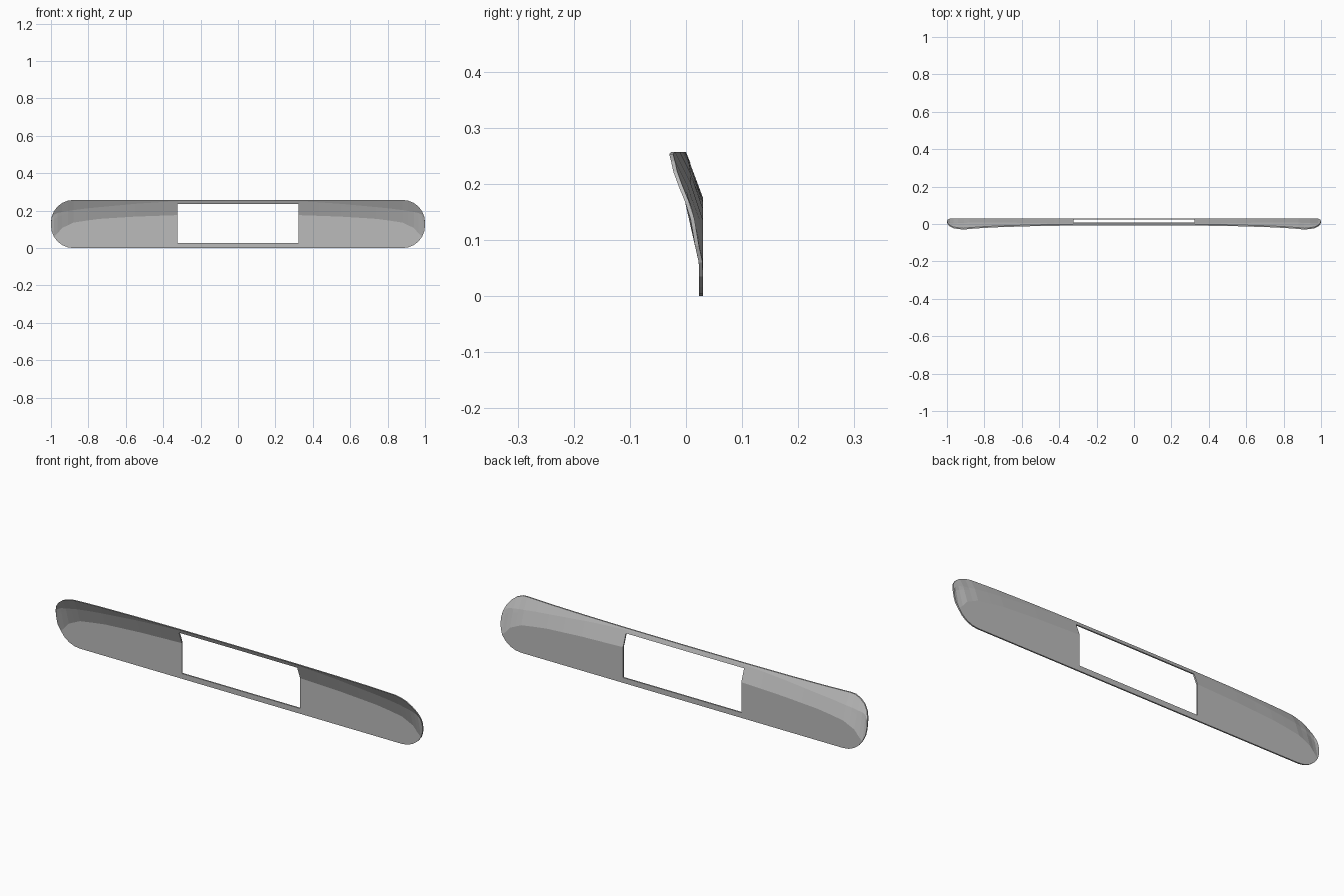
import bpy, bmesh, math

if "Cube" in bpy.data.objects:
    bpy.data.objects.remove(bpy.data.objects["Cube"])

TOP = 0.257
RADIUS = 0.12
THICK = 0.007
HOLE_X, HOLE_LOW, HOLE_HIGH = 0.323, 0.026, 0.236

# Height of the lower crease and the upper crease along half the length
LOWER = [(0, .182), (.323, .176), (.55, .168), (.74, .156), (.875, .138),
         (.945, .105), (.978, .062), (1.0, .05)]
UPPER = [(0, .257), (.323, .250), (.5, .241), (.8, .213), (.9, .2),
         (.98, .185), (1.0, .15)]
SLOPE = [(0, .4), (.4, .37), (.8, .34), (.92, .33), (.98, .24), (1.0, .17)]


def interp(table, x):
    for (x0, v0), (x1, v1) in zip(table, table[1:]):
        if x <= x1:
            return v0 + (v1 - v0) * (x - x0) / (x1 - x0)
    return table[-1][1]


def front_y(x, z):
    """Flat below the lower crease, leaning forward in two steps above it."""
    ax = abs(x)
    low, up = interp(LOWER, ax), interp(UPPER, ax)
    lean = interp(SLOPE, ax) * max(0, min(z, up) - low)
    return 0.023 - lean - 0.5 * max(0, z - up)


def column(x):
    """Row heights from the bottom edge to the top edge."""
    ax = abs(x)
    dx = max(0, ax - (1 - RADIUS))
    inset = RADIUS - math.sqrt(max(0, RADIUS ** 2 - dx ** 2))
    bottom, top = inset, TOP - inset
    low, up = interp(LOWER, ax), interp(UPPER, ax)
    high = HOLE_HIGH if ax <= HOLE_X + 1e-4 else low + 0.8 * (up - low)
    rows = [bottom, HOLE_LOW, low, high, up, top]
    return [min(max(z, bottom), top) for z in rows]


half = [0.11, 0.22, HOLE_X, 0.43, 0.55, 0.65, 0.74, 0.81, 0.88, 0.91,
        0.94, 0.965, 0.984, 0.996, 1.0]
xs = [-x for x in reversed(half)] + [0] + half

# Front skin, leaving the rectangular opening empty
bm = bmesh.new()
grid = [[bm.verts.new((x, front_y(x, z), z)) for z in column(x)] for x in xs]
for i in range(len(xs) - 1):
    in_hole = abs(xs[i] + xs[i + 1]) / 2 < HOLE_X
    for j in range(5):
        if in_hole and j in (1, 2):
            continue
        bm.faces.new((grid[i][j], grid[i + 1][j],
                      grid[i + 1][j + 1], grid[i][j + 1]))
bmesh.ops.remove_doubles(bm, verts=bm.verts, dist=1e-4)
bmesh.ops.delete(bm, geom=[v for v in bm.verts if not v.link_faces],
                 context='VERTS')

# Back skin and rim
ext = bmesh.ops.extrude_face_region(bm, geom=bm.faces[:], use_keep_orig=True)
bmesh.ops.translate(bm, vec=(0, THICK, 0),
                    verts=[g for g in ext['geom']
                           if isinstance(g, bmesh.types.BMVert)])
bmesh.ops.recalc_face_normals(bm, faces=bm.faces[:])

mesh = bpy.data.meshes.new("curved_trim_panel")
bm.to_mesh(mesh)
bm.free()
panel = bpy.data.objects.new("curved_trim_panel", mesh)
bpy.context.collection.objects.link(panel)

grey = bpy.data.materials.new("plain grey")
grey.diffuse_color = (0.5, 0.5, 0.5, 1)
grey.use_nodes = True
grey.node_tree.nodes["Principled BSDF"].inputs["Base Color"].default_value = grey.diffuse_color
mesh.materials.append(grey)
